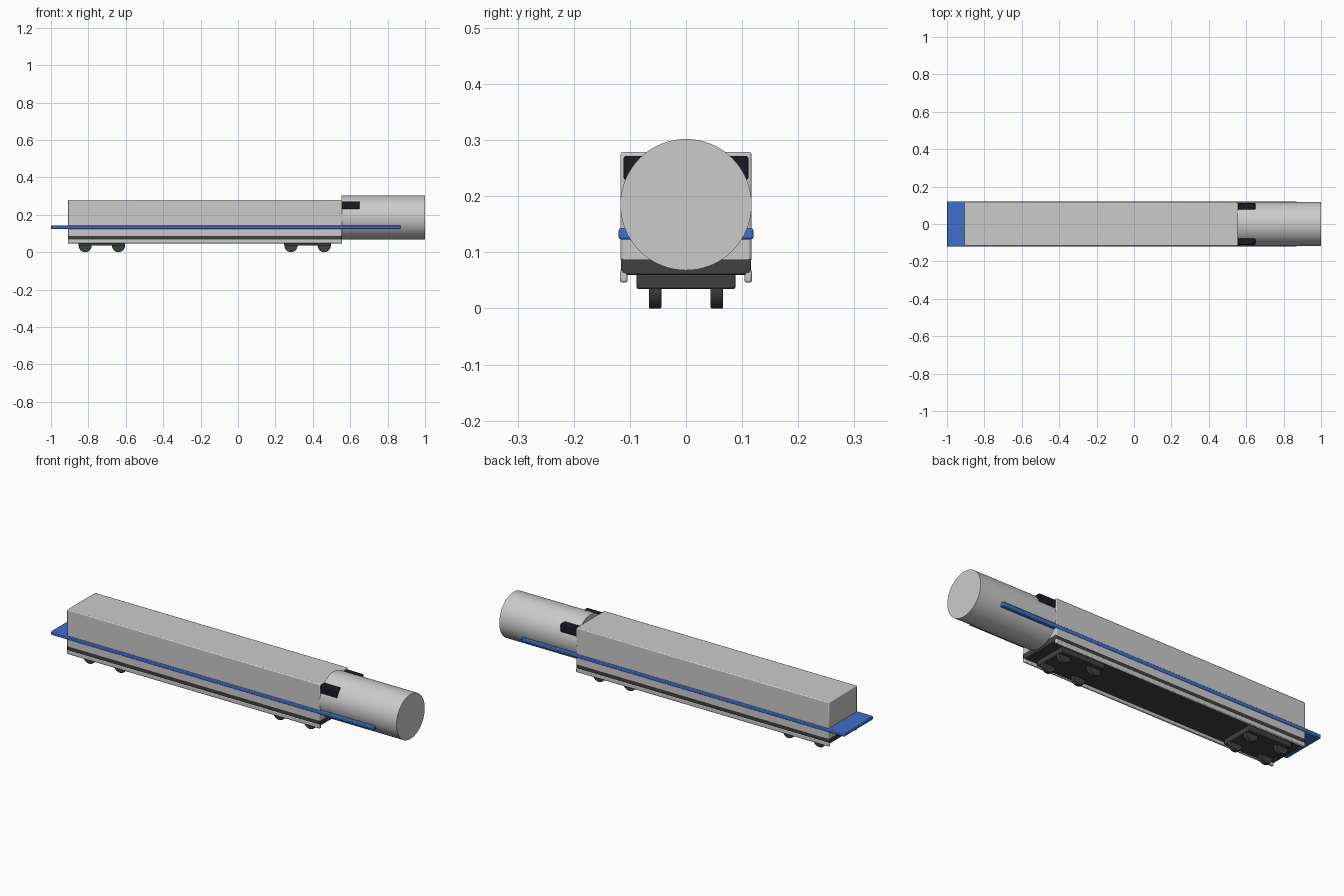
import bpy
from math import pi

if "Cube" in bpy.data.objects:
    bpy.data.objects.remove(bpy.data.objects["Cube"])

def material(name, color):
    m = bpy.data.materials.new(name)
    m.diffuse_color = (*color, 1)
    m.use_nodes = True
    m.node_tree.nodes["Principled BSDF"].inputs["Base Color"].default_value = m.diffuse_color
    return m

BLUE = material("blue", (0.05, 0.16, 0.6))
DARK = material("dark_grey", (0.05, 0.05, 0.05))
GLASS = material("dark_glass", (0.01, 0.01, 0.018))

def finish(ob, name, mat, bevel=0):
    ob.name = name
    if mat:
        ob.data.materials.append(mat)
    if bevel:
        mod = ob.modifiers.new("bevel", 'BEVEL')
        mod.width, mod.segments = bevel, 2
    bpy.ops.object.shade_smooth_by_angle(angle=0.6)
    return ob

def box(name, x, y, z, mat=None, bevel=0.003):
    # x, y and z are (min, max) pairs
    center = [(a + b) / 2 for a, b in (x, y, z)]
    bpy.ops.mesh.primitive_cube_add(size=1, location=center)
    ob = bpy.context.object
    ob.scale = [b - a for a, b in (x, y, z)]
    bpy.ops.object.transform_apply(location=False, rotation=False, scale=True)
    return finish(ob, name, mat, bevel)

def cylinder(name, loc, radius, depth, rot, mat=None, sides=64, bevel=0):
    bpy.ops.mesh.primitive_cylinder_add(vertices=sides, radius=radius, depth=depth,
                                        location=loc, rotation=rot)
    return finish(bpy.context.object, name, mat, bevel)

BODY_X = (-0.91, 0.556)

# Long carriage body and round nose
box("body", BODY_X, (-0.117, 0.117), (0.083, 0.279), bevel=0.005)
cylinder("nose", (0.777, 0, 0.185), 0.117, 0.446, (0, pi / 2, 0))

# Cab window, pierced by the nose so only its corners show
box("cab_window", (0.54, 0.65), (-0.111, 0.111), (0.229, 0.272), GLASS, 0.004)

# Blue stripe running around the sides and out past the rear
box("blue_stripe", (-1.0, 0.87), (-0.12, 0.12), (0.123, 0.143), BLUE, 0.004)

# Underframe and side skirts
box("underframe", BODY_X, (-0.116, 0.116), (0.06, 0.09), DARK)
for side, label in ((-1, "right"), (1, "left")):
    y = sorted((side * 0.104, side * 0.1175))
    box(f"skirt_{label}", BODY_X, y, (0.046, 0.069), bevel=0.004)

# Two bogies with four wheels each
for cx, end in ((-0.728, "rear"), (0.372, "front")):
    box(f"bogie_{end}", (cx - 0.125, cx + 0.125), (-0.088, 0.088), (0.035, 0.062), DARK)
    for dx in (-0.089, 0.089):
        for y in (-0.055, 0.055):
            cylinder(f"wheel_{end}", (cx + dx, y, 0.035), 0.035, 0.022,
                     (pi / 2, 0, 0), DARK, 32, 0.002)
